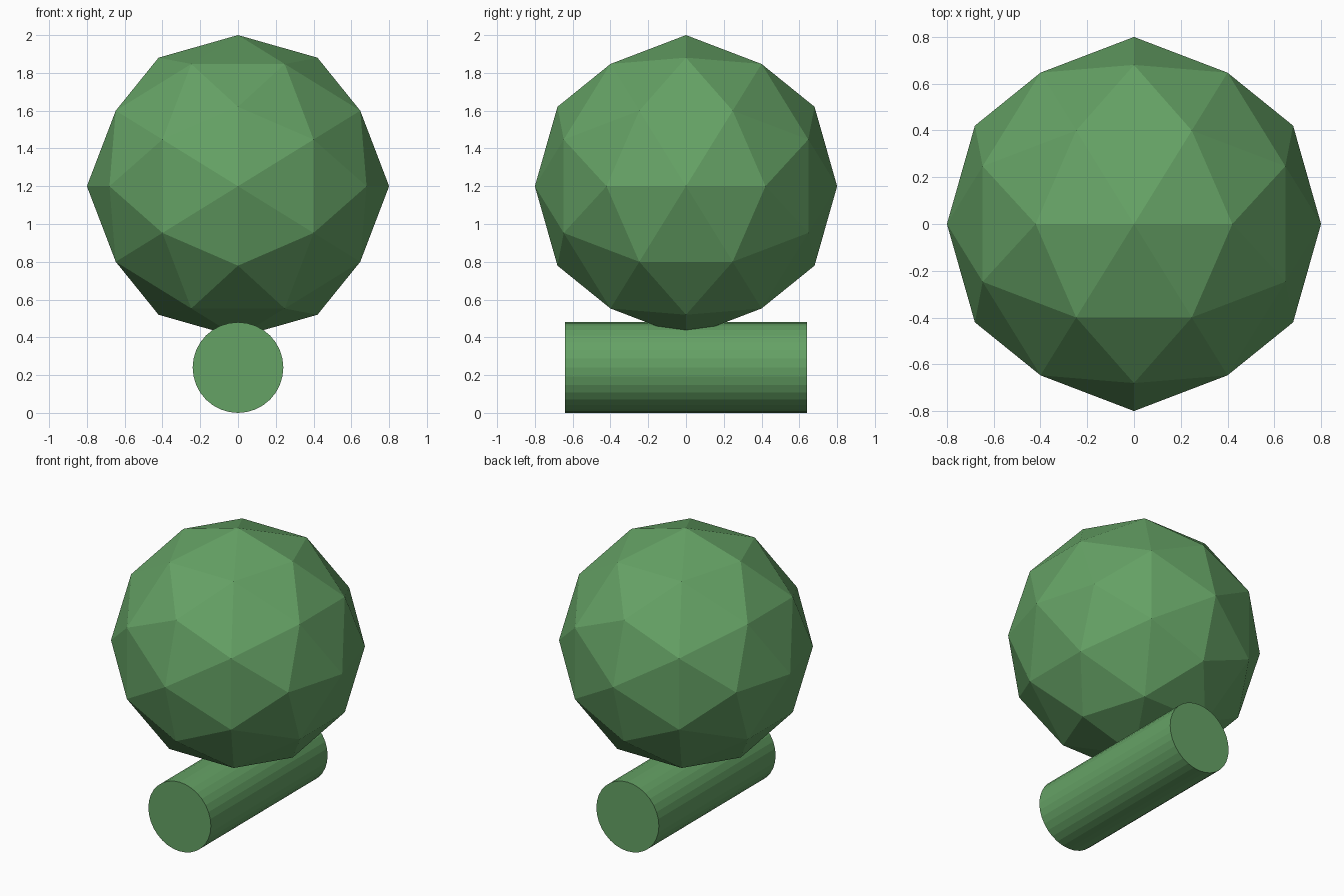
import bpy, bmesh, math

if "Cube" in bpy.data.objects:
    bpy.data.objects.remove(bpy.data.objects["Cube"])

green = bpy.data.materials.new("green")
green.diffuse_color = (0.13, 0.36, 0.13, 1)
green.use_nodes = True
green.node_tree.nodes["Principled BSDF"].inputs["Base Color"].default_value = green.diffuse_color

# Faceted ball: icosahedron with its two-fold axes on x, y, z, subdivided once
R = 0.8
phi = (1 + math.sqrt(5)) / 2
bm = bmesh.new()
for s in (-1, 1):
    for t in (-phi, phi):
        for co in ((0, t, s), (t, s, 0), (s, 0, t)):
            bm.verts.new(co)
bmesh.ops.convex_hull(bm, input=bm.verts[:])
bmesh.ops.subdivide_edges(bm, edges=bm.edges[:], cuts=1, use_grid_fill=True)
for v in bm.verts:
    v.co = v.co.normalized() * R
bmesh.ops.recalc_face_normals(bm, faces=bm.faces[:])
mesh = bpy.data.meshes.new("faceted_ball")
bm.to_mesh(mesh)
bm.free()
ball = bpy.data.objects.new("faceted_ball", mesh)
ball.location = (0, 0, 1.2)
bpy.context.collection.objects.link(ball)

# Horizontal cylinder base, running front to back
bpy.ops.mesh.primitive_cylinder_add(vertices=32, radius=0.24, depth=1.28,
                                    location=(0, 0, 0.24),
                                    rotation=(math.pi / 2, 0, 0))
base = bpy.context.object
base.name = "base_cylinder"

for ob in (ball, base):
    ob.data.materials.append(green)
